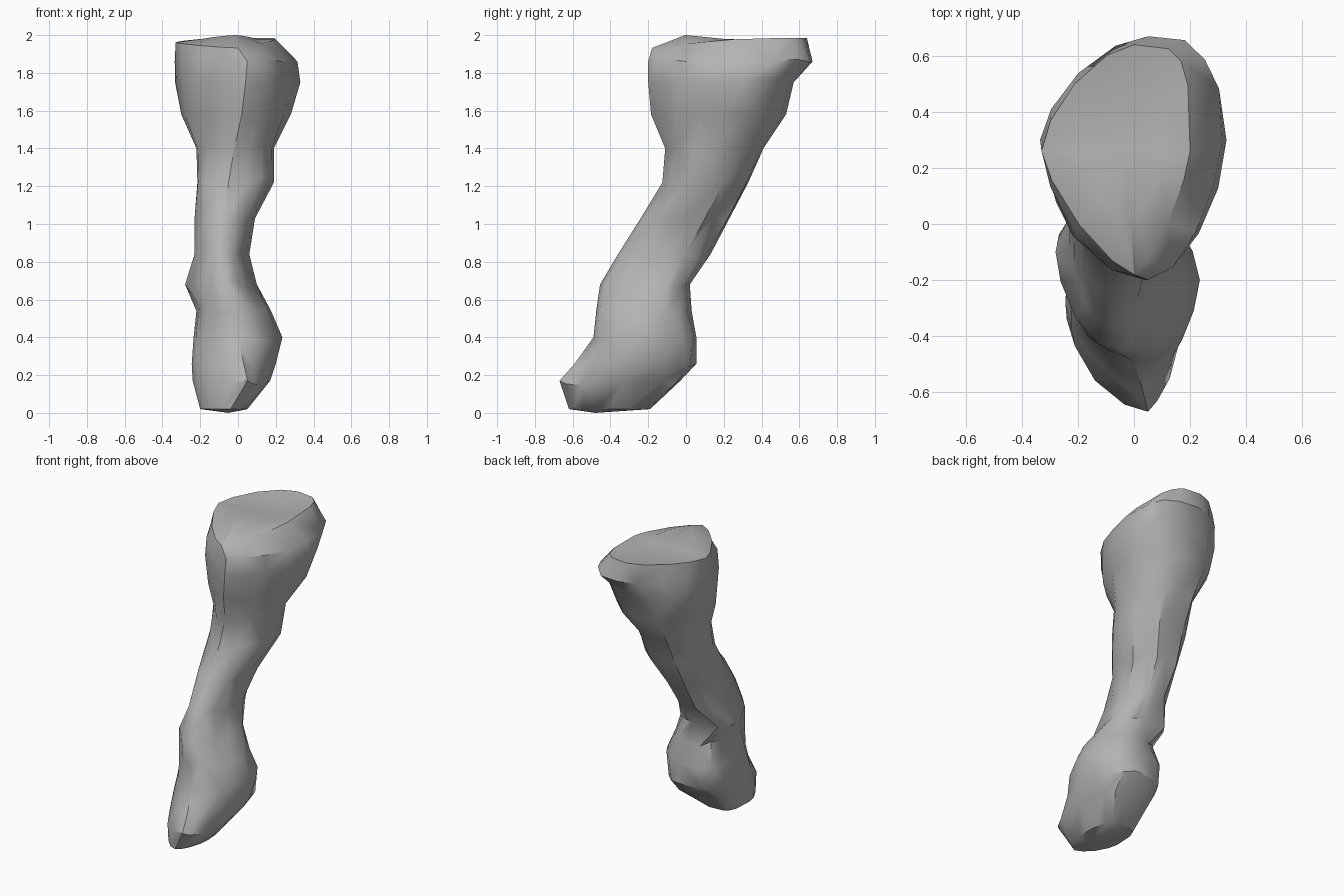
import bpy, bmesh, math, random
from mathutils import Vector

if "Cube" in bpy.data.objects:
    bpy.data.objects.remove(bpy.data.objects["Cube"])

random.seed(7)
SIDES = 16

# Cross-sections: z, left, right, ridge x, front y, back y, widest y,
# then corner sharpness at the front, back left and back right
RINGS = [
    (0.02, -0.20, 0.05, -0.04, -0.62, -0.19, -0.40, 1.25, 0.5, 0.9),
    (0.17, -0.24, 0.17, 0.05, -0.67, -0.03, -0.34, 1.3, 0.5, 0.9),
    (0.26, -0.245, 0.20, 0.03, -0.59, 0.055, -0.28, 1.25, 0.5, 0.9),
    (0.40, -0.235, 0.235, 0.00, -0.49, 0.055, -0.20, 1.0, 0.55, 0.9),
    (0.54, -0.22, 0.175, -0.03, -0.475, 0.03, -0.19, 1.0, 0.85, 0.9),
    (0.68, -0.28, 0.10, -0.06, -0.455, 0.02, -0.10, 1.25, 0.65, 1.1),
    (0.84, -0.23, 0.06, -0.07, -0.36, 0.13, -0.08, 1.05, 0.65, 1.1),
    (1.03, -0.23, 0.09, -0.07, -0.24, 0.23, 0.00, 0.95, 0.65, 1.0),
    (1.22, -0.215, 0.19, -0.05, -0.125, 0.33, 0.10, 1.0, 0.6, 0.85),
    (1.40, -0.22, 0.19, -0.02, -0.11, 0.41, 0.14, 1.0, 0.6, 0.85),
    (1.58, -0.30, 0.28, 0.02, -0.185, 0.53, 0.21, 1.15, 0.75, 0.9),
    (1.75, -0.333, 0.33, 0.04, -0.20, 0.57, 0.30, 1.1, 0.9, 0.9),
    (1.86, -0.335, 0.315, 0.05, -0.20, 0.67, 0.30, 1.15, 1.25, 0.75),
    (1.96, -0.33, 0.20, 0.00, -0.18, 0.64, 0.26, 1.5, 1.3, 0.5),
]


def power(v, e):
    return math.copysign(abs(v) ** e, v)


def ring_points(z, left, right, ridge, front, back, widest, sharp, back_l, back_r):
    """Lopsided oval, pinched at the front; point 0 is the front ridge."""
    points = []
    for k in range(SIDES):
        a = math.tau * k / SIDES
        s, c = round(math.sin(a), 6), round(math.cos(a), 6)
        e = sharp if c > 0 else (back_r if s > 0 else back_l)
        s, c = power(s, e), power(c, e)
        x = ridge + s * ((right - ridge) if s > 0 else (ridge - left))
        y = widest - c * ((widest - front) if c > 0 else (back - widest))
        points.append(Vector((x, y, z)))
    return points


bm = bmesh.new()
rings = []
for i, spec in enumerate(RINGS):
    pts = ring_points(*spec)
    mid = sum(pts, Vector()) / SIDES
    if i == len(RINGS) - 1:
        # Upper rim climbs from the front tip to the back
        for p in pts:
            p.z = 1.932 + 0.055 * (p.y + 0.18) / 0.81 + 0.08 * max(p.x, 0)
            p.z = min(p.z, 1.985)
    elif i > 0:
        # Irregular surface, keeping the four extreme points in place
        for k, p in enumerate(pts):
            if k % (SIDES // 4):
                p += (p - mid).normalized() * random.uniform(-0.014, 0.01)
                p.z += random.uniform(-0.025, 0.025)
    rings.append([bm.verts.new(p) for p in pts])

# Inner ring of the top: highest just behind the front tip
centre = Vector((-0.03, 0.26, 1.97))
inner = []
for v in rings[-1]:
    p = centre.lerp(v.co, 0.6)
    p.z = 2.0 - 0.035 * min(1, max(0, p.y) / 0.35)
    inner.append(bm.verts.new(p))
rings.append(inner)

# Side walls with alternating diagonals
for i, (lo, hi) in enumerate(zip(rings, rings[1:])):
    for k in range(SIDES):
        n = (k + 1) % SIDES
        a, b, c, d = lo[k], lo[n], hi[n], hi[k]
        if (i + k) % 2:
            bm.faces.new((a, b, c)), bm.faces.new((a, c, d))
        else:
            bm.faces.new((a, b, d)), bm.faces.new((b, c, d))

# Shallow dished top and slightly bulging foot
top = bm.verts.new(centre)
foot = bm.verts.new((-0.05, -0.48, 0.0))
for k in range(SIDES):
    n = (k + 1) % SIDES
    bm.faces.new((inner[k], inner[n], top))
    bm.faces.new((rings[0][n], rings[0][k], foot))
bmesh.ops.recalc_face_normals(bm, faces=bm.faces)

mesh = bpy.data.meshes.new("leg_bone")
bm.to_mesh(mesh)
bm.free()
bone = bpy.data.objects.new("leg_bone", mesh)
bpy.context.collection.objects.link(bone)

grey = bpy.data.materials.new("stone grey")
grey.diffuse_color = (0.45, 0.45, 0.45, 1)
grey.use_nodes = True
grey.node_tree.nodes["Principled BSDF"].inputs["Base Color"].default_value = grey.diffuse_color
mesh.materials.append(grey)

bpy.context.view_layer.objects.active = bone
bone.select_set(True)
bpy.ops.object.shade_smooth_by_angle(angle=math.radians(38))
